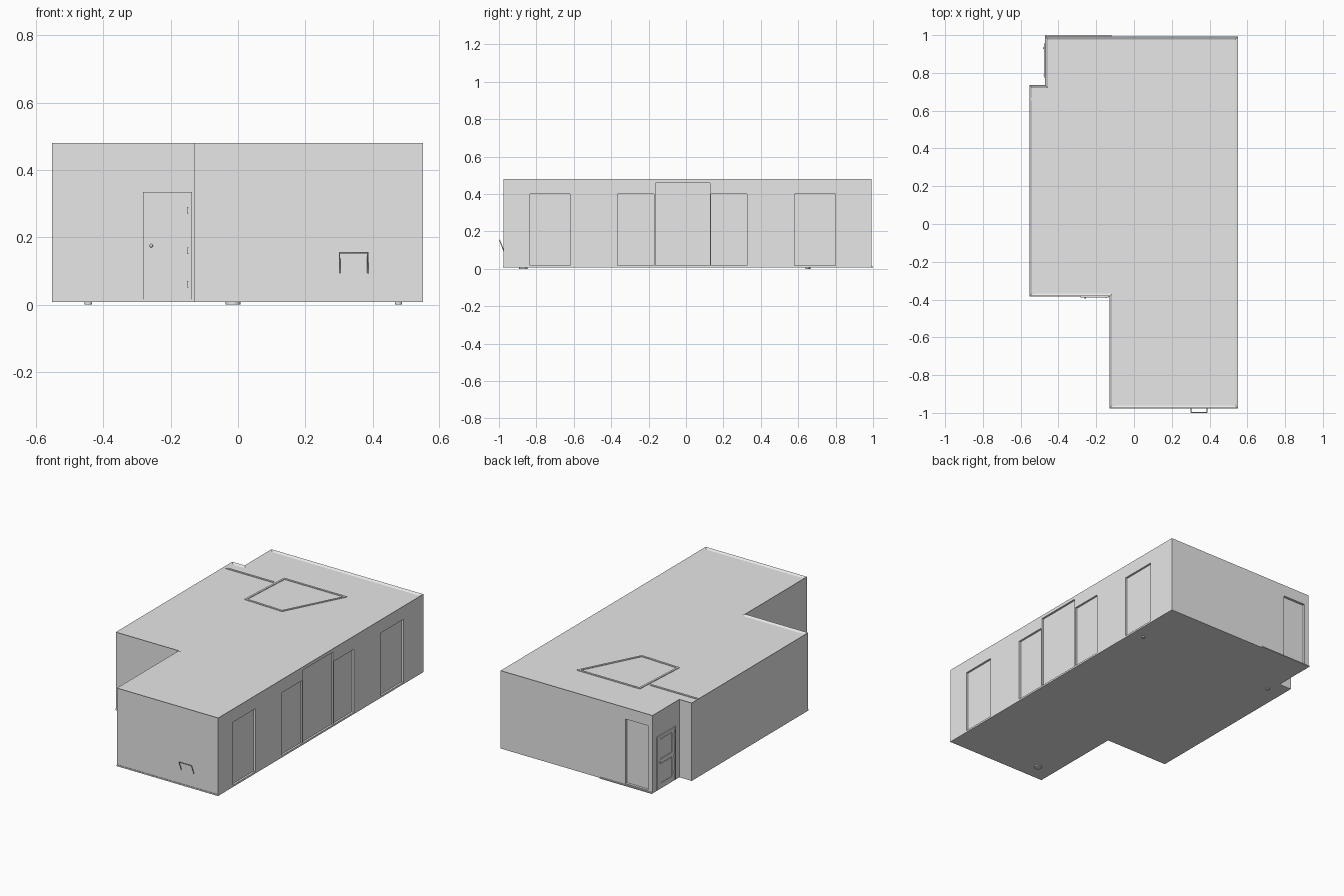
import bpy, bmesh
from math import radians
from mathutils import Matrix, Vector

cube = bpy.data.objects.get("Cube")
if cube:
    bpy.data.objects.remove(cube, do_unlink=True)

grey = bpy.data.materials.new("plain_grey")
grey.use_nodes = True
grey.diffuse_color = (0.8, 0.8, 0.8, 1)
grey.node_tree.nodes["Principled BSDF"].inputs["Base Color"].default_value = (0.8, 0.8, 0.8, 1)


def finish(name, bm):
    bmesh.ops.recalc_face_normals(bm, faces=bm.faces)
    mesh = bpy.data.meshes.new(name)
    bm.to_mesh(mesh)
    bm.free()
    mesh.materials.append(grey)
    obj = bpy.data.objects.new(name, mesh)
    bpy.context.collection.objects.link(obj)
    return obj


def add_box(bm, x0, x1, y0, y1, z0, z1):
    size = Matrix.Diagonal((x1 - x0, y1 - y0, z1 - z0, 1))
    centre = Matrix.Translation(((x0 + x1) / 2, (y0 + y1) / 2, (z0 + z1) / 2))
    return bmesh.ops.create_cube(bm, size=1, matrix=centre @ size)["verts"]


def boxes(name, items):
    bm = bmesh.new()
    for item in items:
        add_box(bm, *item)
    return finish(name, bm)


def prism(name, outline, z0, z1, rim=0, depth=0):
    bm = bmesh.new()
    base = bm.faces.new([bm.verts.new((x, y, z0)) for x, y in outline])
    geom = bmesh.ops.extrude_face_region(bm, geom=[base])["geom"]
    bmesh.ops.translate(bm, vec=(0, 0, z1 - z0),
                        verts=[g for g in geom if isinstance(g, bmesh.types.BMVert)])
    bmesh.ops.recalc_face_normals(bm, faces=bm.faces)
    if rim:
        top = max(bm.faces, key=lambda f: f.calc_center_median().z)
        bmesh.ops.inset_region(bm, faces=[top], thickness=rim, use_even_offset=True)
        bmesh.ops.translate(bm, vec=(0, 0, -depth), verts=top.verts)
    return finish(name, bm)


# Main shell with a low parapet around the roof
BASE, TOP = 0.01, 0.48
ROOF = TOP - 0.008
outline = [(-0.47, 0.992), (-0.47, 0.735), (-0.553, 0.735), (-0.553, -0.382),
           (-0.13, -0.382), (-0.13, -0.975), (0.55, -0.975), (0.55, 0.992)]
shell = prism("building_shell", outline, BASE, TOP, 0.014, TOP - ROOF)

# Shallow recessed bays in the long side wall and the back wall
bays = [(-0.835, -0.62, 0.4), (-0.365, -0.17, 0.4), (-0.164, 0.128, 0.46),
        (0.134, 0.326, 0.4), (0.58, 0.8, 0.4)]
cuts = [(0.538, 0.6, y0, y1, 0.018, z) for y0, y1, z in bays]
cuts.append((-0.44, -0.288, 0.977, 1.05, 0.018, 0.41))
cutter = boxes("bay_cutter", cuts)
cutter.hide_render = True
cut = shell.modifiers.new("bays", 'BOOLEAN')
cut.operation = 'DIFFERENCE'
cut.solver = 'EXACT'
cut.object = cutter
bpy.ops.object.select_all(action='DESELECT')
bpy.context.view_layer.objects.active = shell
shell.select_set(True)
bpy.ops.object.modifier_apply(modifier=cut.name)
bpy.data.objects.remove(cutter, do_unlink=True)

# Thin floor slab and back doorstep
prism("floor_slab", [(x, y - 0.003 if y < 0 else y) for x, y in outline], 0.007, 0.015)
boxes("back_doorstep", [(-0.47, -0.12, 0.985, 1.0, 0.007, 0.013)])


# Low ridges on the roof
def ridge(bm, a, b, width=0.012):
    a, b = Vector((*a, ROOF)), Vector((*b, ROOF))
    along = b - a
    verts = add_box(bm, -width / 2, along.length + width / 2,
                    -width / 2, width / 2, -0.002, 0.004)
    turn = along.to_track_quat('X', 'Z').to_matrix().to_4x4()
    bmesh.ops.transform(bm, matrix=Matrix.Translation(a) @ turn, verts=verts)


bm = bmesh.new()
loop = [(-0.22, 0.39), (0.03, 0.38), (0.21, 0.73), (-0.2, 0.73)]
for a, b in zip(loop, loop[1:] + loop[:1]):
    ridge(bm, a, b)
ridge(bm, (-0.54, 0.66), (-0.23, 0.66))
finish("roof_ridges", bm)


# Panelled doors with frame, hinges and knob
def door(name, half, location, turn):
    inner = half - 0.011
    parts = [(-half, -inner, -0.007, 0.002, 0.012, 0.334),
             (inner, half, -0.007, 0.002, 0.012, 0.334),
             (-inner, inner, -0.007, 0.002, 0.324, 0.334),
             (-inner, inner, -0.003, 0.002, 0.014, 0.324)]
    p = inner - 0.025
    for z0, z1 in ((0.042, 0.16), (0.19, 0.31)):
        parts += [(s * p - 0.002, s * p + 0.002, -0.006, 0, z0, z1) for s in (-1, 1)]
        parts += [(-p, p, -0.006, 0, z - 0.002, z + 0.002) for z in (z0, z1)]
    parts += [(inner - 0.004, inner + 0.002, -0.009, 0, z, z + 0.02)
              for z in (0.05, 0.15, 0.27)]
    leaf = boxes(name, parts)
    bm = bmesh.new()
    place = Matrix.Translation((-inner + 0.013, -0.007, 0.175))
    bmesh.ops.create_uvsphere(bm, u_segments=12, v_segments=8, radius=0.005, matrix=place)
    for f in bm.faces:
        f.smooth = True
    knob = finish(name + "_knob", bm)
    for part in (leaf, knob):
        part.location = location
        part.rotation_euler.z = radians(turn)


door("front_door", 0.073, (-0.209, -0.382, 0), 0)
door("side_door", 0.09, (-0.47, 0.866, 0), -90)

# Bent handrail on the front wall
curve = bpy.data.curves.new("front_rail", 'CURVE')
curve.dimensions = '3D'
curve.bevel_depth = 0.0025
curve.bevel_resolution = 2
curve.use_fill_caps = True
path = [(0.302, -0.972, 0.09), (0.302, -0.997, 0.154),
        (0.386, -0.997, 0.154), (0.386, -0.972, 0.09)]
spline = curve.splines.new('POLY')
spline.points.add(len(path) - 1)
for point, co in zip(spline.points, path):
    point.co = (*co, 1)
curve.materials.append(grey)
rail = bpy.data.objects.new("front_rail", curve)
bpy.context.collection.objects.link(rail)

# Round feet beneath the floor
for name, x, y, r in (("front_foot", -0.015, -0.87, 0.022),
                      ("back_left_foot", 0.477, 0.65, 0.011),
                      ("back_right_foot", -0.445, 0.655, 0.011)):
    bm = bmesh.new()
    bmesh.ops.create_cone(bm, cap_ends=True, segments=20, radius1=r, radius2=r, depth=0.01,
                          matrix=Matrix.Translation((x, y, 0.005)))
    finish(name, bm)
